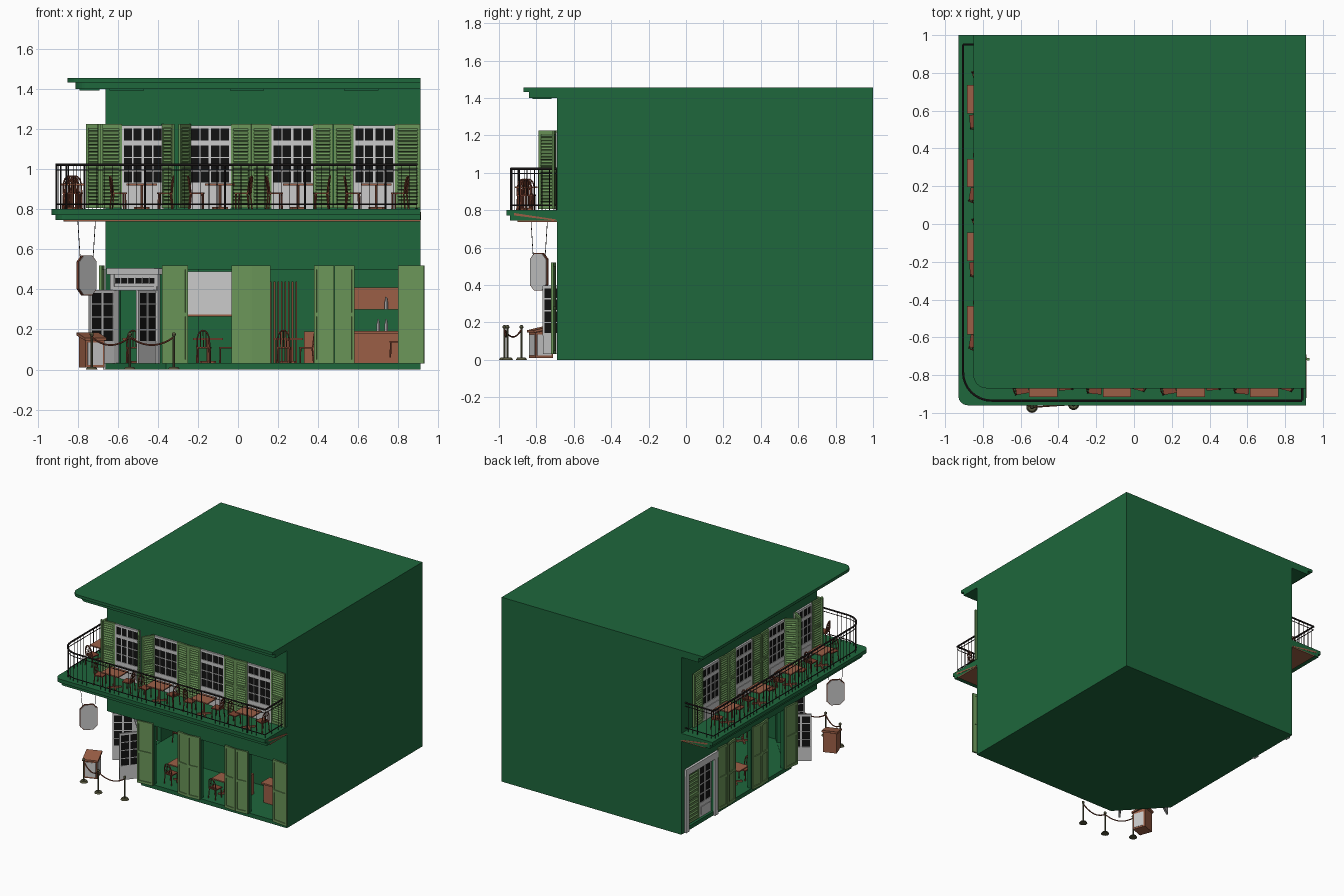
import bpy, bmesh
from math import sin, cos, pi, radians, hypot
from mathutils import Matrix, Vector

if "Cube" in bpy.data.objects:
    bpy.data.objects.remove(bpy.data.objects["Cube"])

GREEN, LIGHT = (.013, .135, .045, 1), (.147, .305, .10, 1)
BROWN, WOOD = (.33, .114, .061, 1), (.22, .06, .032, 1)
IRON, GLASS, BRASS = (.018, .014, .014, 1), (.006, .006, .006, 1), (.09, .09, .045, 1)
T, I = Matrix.Translation, Matrix()
rotz = lambda a: Matrix.Rotation(radians(a), 4, 'Z')

# wall frames: u along the wall from the corner, v outwards, z up
FRONT = Matrix(((1, 0, 0, -.66), (0, -1, 0, -.69), (0, 0, 1, 0), (0, 0, 0, 1)))
LEFT = Matrix(((0, -1, 0, -.66), (1, 0, 0, -.69), (0, 0, 1, 0), (0, 0, 0, 1)))
L = hypot(.3, .32)
ENTRY = Matrix(((.3/L, -.32/L, 0, -.51), (-.32/L, -.3/L, 0, -.53), (0, 0, 1, 0), (0, 0, 0, 1)))

def box(bm, x0, x1, y0, y1, z0, z1, M=I):
    s = Matrix.Diagonal((x1 - x0, y1 - y0, z1 - z0, 1))
    bmesh.ops.create_cube(bm, size=1, matrix=M @ T(((x0+x1)/2, (y0+y1)/2, (z0+z1)/2)) @ s)

def rods(bm, pts, r, n=6, M=I, r2=None):
    pts = [Vector(p) for p in pts]
    for a, b in zip(pts, pts[1:]):
        d = b - a
        q = d.to_track_quat('Z', 'Y').to_matrix().to_4x4()
        bmesh.ops.create_cone(bm, cap_ends=True, segments=n, radius1=r, radius2=r if r2 is None else r2,
                              depth=d.length, matrix=M @ T((a + b) / 2) @ q)

def prism(bm, pts, z0, z1, M=I):
    lo = [bm.verts.new(M @ Vector((x, y, z0))) for x, y in pts]
    hi = [bm.verts.new(M @ Vector((x, y, z1))) for x, y in pts]
    bm.faces.new(lo[::-1]); bm.faces.new(hi)
    for i in range(len(pts)):
        j = (i + 1) % len(pts)
        bm.faces.new((lo[i], lo[j], hi[j], hi[i]))

def finish(name, bm, color=None, smooth=False):
    bmesh.ops.recalc_face_normals(bm, faces=bm.faces)
    me = bpy.data.meshes.new(name)
    bm.to_mesh(me); bm.free()
    ob = bpy.data.objects.new(name, me)
    bpy.context.collection.objects.link(ob)
    if color:
        key = "paint_%d_%d_%d" % tuple(int(c * 1000) for c in color[:3])
        mat = bpy.data.materials.get(key) or bpy.data.materials.new(key)
        mat.diffuse_color = color
        mat.use_nodes = True
        mat.node_tree.nodes["Principled BSDF"].inputs["Base Color"].default_value = mat.diffuse_color
        me.materials.append(mat)
    if smooth:
        bpy.ops.object.select_all(action='DESELECT')
        ob.select_set(True); bpy.context.view_layer.objects.active = ob
        bpy.ops.object.shade_smooth_by_angle()
    return ob

def arc(x0, y0, r, n=8):  # rounded front-left corner
    return [(x0 + r - r*sin(i*pi/2/n), y0 + r - r*cos(i*pi/2/n)) for i in range(n + 1)]

# body: solid block with a cut-off corner, hollow ground floor and openings
bm = bmesh.new(); box(bm, -.66, .91, -.69, 1, 0, 1.42)
body = finish("building_body", bm, GREEN)
corner, room, holes = bmesh.new(), bmesh.new(), bmesh.new()
prism(corner, [(-.33, -.722), (-.69, -.338), (-.69, -.722)], -.1, .505)
prism(room, [(-.32, -.66), (.88, -.66), (.88, -.25), (-.2, -.25), (-.2, .5), (-.63, .5), (-.63, -.33)], .03, .5)
for M, us in ((FRONT, (.52, .93, 1.35)), (LEFT, (.52, .93))):
    for u in us:
        box(holes, u - .11, u + .11, -.1, .05, .032, .498, M)
box(holes, -.16, .16, -.1, .05, .032, .41, ENTRY)
box(holes, 1.29, 1.61, -.04, .05, .032, .45, LEFT)
for c in (corner, room, holes):
    cutter = finish("cutter", c); cutter.hide_render = True
    mod = body.modifiers.new("cut", 'BOOLEAN'); mod.object = cutter; mod.solver = 'EXACT'
    bpy.context.view_layer.objects.active = body
    bpy.ops.object.modifier_apply(modifier="cut")
    bpy.data.objects.remove(cutter)

# roof slabs and soffit strips
bm = bmesh.new()
for x, y, z0, z1 in ((-.85, -.87, 1.433, 1.455), (-.81, -.84, 1.40, 1.433)):
    prism(bm, arc(x, y, .07) + [(x, 1), (.91, 1), (.91, y)], z0, z1)
finish("roof", bm, GREEN)
bm = bmesh.new()
for M in (FRONT, LEFT):
    for u in (.1, .7, 1.27):
        box(bm, u - .08, u + .09, .03, .13, 1.393, 1.402, M)
finish("soffit_strips", bm, GREEN)

# balcony: stepped edge and brown soffit
def ell(x, y, r):
    return arc(x, y, r, 4) + [(x, 1), (-.65, 1), (-.65, -.68), (.91, -.68), (.91, y)]
bm = bmesh.new()
prism(bm, ell(-.93, -.96, .05), .772, .80)
prism(bm, ell(-.91, -.94, .05), .745, .774)
finish("balcony_slab", bm, GREEN)
bm = bmesh.new()
prism(bm, [(x, y) for x, y in ell(-.87, -.90, .05)], .738, .75)
for M, e in ((FRONT, 1.571), (LEFT, 1.69)):
    prism(bm, [(0, .75), (.23, .785), (.23, .772), (.02, .745)], e - .01, e + .001,
          M @ Matrix(((0, 0, 1, 0), (1, 0, 0, 0), (0, 1, 0, 0), (0, 0, 0, 1))))
finish("balcony_soffit", bm, BROWN)

# railing following the rounded corner
path = [(.89, -.69), (.89, -.935)] + arc(-.905, -.935, .15) + [(-.905, .95), (-.66, .95)]
bm = bmesh.new()
for z, r in ((1.022, .007), (.995, .003), (.825, .004)):
    rods(bm, [(x, y, z) for x, y in path], r, 6)
left, k = 0, 0
for a, b in zip(path, path[1:]):
    a, b = Vector(a), Vector(b); d = (b - a).length
    while left < d:
        p = a.lerp(b, left / d)
        rods(bm, [(*p, .8), (*p, 1.02)], .005 if k % 10 == 0 else .0016, 4)
        left += .04; k += 1
    left -= d
finish("balcony_railing", bm, IRON, True)

# upper windows and louvred shutters
frames, glass, louvres = bmesh.new(), bmesh.new(), bmesh.new()
def glazed(M, u, w, z0, z1, cols, rows, v=0, t=.014, base=0):
    """frame, bars, glass, and a solid panel of height base at the bottom"""
    g0 = z0 + base
    box(glass, u - w/2 + .004, u + w/2 - .004, v + .003, v + t - .005, g0, z1 - .004, M)
    if base:
        box(frames, u - w/2, u + w/2, v, v + t, z0, g0, M)
        box(frames, u - w/2 + .02, u + w/2 - .02, v, v + t + .004, z0 + .02, g0 - .02, M)
    for i in range(cols + 1):
        x, h = u - w/2 + .005 + (w - .01)*i/cols, .006 if i in (0, cols) or 2*i == cols else .003
        box(frames, x - h, x + h, v, v + t, g0, z1, M)
    for i in range(rows + 1):
        z, h = g0 + .005 + (z1 - g0 - .01)*i/rows, .008 if i in (0, rows) else .003
        box(frames, u - w/2, u + w/2, v, v + t, z - h, z + h, M)

def shutter(bm, M, u, side, angle, w, z0, z1, slats):
    P = M @ T((u, .006, 0)) @ Matrix.Diagonal((side, 1, 1, 1)) @ rotz(angle)
    for x in (0, w - .014):
        box(bm, x, x + .014, 0, .013, z0, z1, P)
    for z in (z0, (z0 + z1)/2 - .01, z1 - .02):
        box(bm, .01, w - .01, 0, .013, z, z + .02, P)
    box(bm, .01, w - .01, .003, .007, z0, z1, P)
    for i in range(slats):
        z = z0 + .02 + (z1 - z0 - .04)*(i + .5)/slats
        box(bm, .012, w - .012, -.003, .003, -.006, .006,
            P @ T((0, .008, z)) @ Matrix.Rotation(radians(35), 4, 'X'))

for M in (FRONT, LEFT):
    for i, u in enumerate((.185, .52, .93, 1.34)):
        glazed(M, u, .21, .80, 1.13, 4, 3, base=.12)
        glazed(M, u, .21, 1.13, 1.215, 4, 1)
        shutter(louvres, M, u - .105, -1, 58 if i == 1 else 4, .12 if i == 0 else .1, .805, 1.225, 22)
        shutter(louvres, M, u + .105, 1, 58 if i == 0 else 4, .125 if i == 3 else .1, .805, 1.225, 22)
finish("upper_shutters", louvres, LIGHT)

# ground floor shutters, opening pairs on the piers
bm = bmesh.new()
for M in (FRONT, LEFT):
    for i, u in enumerate((.52, .93, 1.35)):
        if i == 2 and M is LEFT:
            shutter(bm, M, 1.25, -1, 6, .1, .03, .52, 0)
            continue
        shutter(bm, M, u - .11, -1, 6, .13 if i == 0 else .1, .03, .52, 0)
        shutter(bm, M, u + .11, 1, 6, .13 if i == 2 else .1, .03, .52, 0)
shutter(bm, LEFT @ T((0, -.03, 0)), 1.45, 1, 0, .15, .04, .44, 12)
finish("ground_shutters", bm, LIGHT)

# corner entrance with open double doors, and side door with frame
for s in (-1, 1):
    box(frames, .16*s - .015, .16*s + .015, -.02, .012, .03, .5, ENTRY)
    leaf = ENTRY @ T((.16*s, 0, 0)) @ Matrix.Diagonal((s, 1, 1, 1)) @ rotz(82)
    glazed(leaf, .078, .15, .03, .395, 2, 4, base=.1)
glazed(ENTRY, 0, .32, .415, .47, 6, 1, v=-.006)
box(frames, -.19, .19, -.01, .022, .475, .503, ENTRY)
box(frames, -.17, .17, -.01, .016, .395, .415, ENTRY)
for a, b in ((1.25, 1.29), (1.61, 1.65)):
    box(frames, a, b, -.01, .014, 0, .5, LEFT)
box(frames, 1.25, 1.65, -.01, .018, .45, .5, LEFT)
glazed(LEFT, 1.37, .15, .035, .445, 2, 4, v=-.03, base=.1)
finish("window_and_door_frames", frames)
finish("window_glass", glass, GLASS)

# furniture
chairs, tables = bmesh.new(), bmesh.new()
def chair(P):
    box(chairs, -.035, .035, -.035, .035, .075, .083, P)
    for x in (-.03, .03):
        rods(chairs, [(x, -.03, 0), (x, -.028, .08)], .004, 6, P)
        rods(chairs, [(x*1.1, .038, 0), (x, .03, .08)], .004, 6, P)
    rods(chairs, [(.032*cos(t*pi/8), .033 + .012*sin(t*pi/8), .08 + .085*sin(t*pi/8)**.6) for t in range(9)], .004, 6, P)
    for x in (-.014, 0, .014):
        rods(chairs, [(x, .032, .08), (x, .044, .16)], .0025, 5, P)

def table(P, w=.15, d=.12):
    box(tables, -w/2, w/2, -d/2, d/2, .118, .127, P)
    rods(tables, [(0, 0, .01), (0, 0, .12)], .007, 8, P)
    for a in (45, 135):
        box(tables, -.05, .05, -.006, .006, 0, .012, P @ rotz(a))

for M in (FRONT, LEFT):
    for i, u in enumerate((.18, .57, .96, 1.35)):
        P = M @ T((u, .165, .80))
        table(P)
        chair(P @ T((-.115, .01, 0)) @ rotz(80 + 15*(i % 2)))
        chair(P @ T((.115, -.01, 0)) @ rotz(-95 + 20*(i % 2)))
for x, y in ((-.15, -.5), (.25, -.52), (-.5, .1)):
    P = T((x, y, .03))
    table(P)
    chair(P @ T((-.02, -.09, 0)) @ rotz(175))
    chair(P @ T((.09, 0, 0)) @ rotz(-90))
chair(T((.79, -.57, .06)) @ rotz(-90))
finish("chairs", chairs, WOOD, True)
finish("tables", tables, BROWN)

# interior: bar counter, shelf, side board, slatted screen, wall board, bottles
bm = bmesh.new()
box(bm, .56, .86, -.48, -.4, .03, .19); box(bm, .55, .87, -.5, -.39, .18, .192)
box(bm, .56, .86, -.32, -.26, .30, .41); box(bm, .33, .42, -.5, -.4, .03, .19)
box(bm, -.3, 0, -.27, -.25, .265, .275)
finish("bar_counter", bm, BROWN)
bm = bmesh.new()
for i in range(8):
    box(bm, .16 + i*.018, .168 + i*.018, -.36, -.35, .03, .44)
finish("slatted_screen", bm, WOOD)
bm = bmesh.new()
box(bm, -.3, 0, -.265, -.252, .275, .49)
for x, y, z in ((.74, -.44, .19), (.70, -.45, .19), (.74, -.335, .30)):
    rods(bm, [(x, y, z), (x, y, z + .04)], .009, 8)
    rods(bm, [(x, y, z + .04), (x, y, z + .062)], .007, 8, r2=.003)
finish("wall_board_and_bottles", bm)

# hanging blade sign at the corner
S = T((-.755, -.785, .47)) @ rotz(45) @ Matrix.Rotation(pi/2, 4, 'X')
octo = lambda w, h, c: [(w, h-c), (w-c, h), (c-w, h), (-w, h-c), (-w, c-h), (c-w, -h), (w-c, -h), (w, c-h)]
bm = bmesh.new(); prism(bm, octo(.06, .096, .03), -.009, .009, S)
finish("hanging_sign", bm)
bm = bmesh.new(); prism(bm, octo(.064, .1, .031), -.006, .006, S)
finish("sign_rim", bm, WOOD)
bm = bmesh.new()
for s in (-1, 1):
    rods(bm, [(.045*s, .08, 0), (.062*s, .272, 0)], .0018, 5, S)
finish("sign_cables", bm, IRON)

# host stand with sloped top and grey panels
H = T((-.73, -.775, 0)) @ rotz(20)
YZ = Matrix(((0, 0, 1, 0), (1, 0, 0, 0), (0, 1, 0, 0), (0, 0, 0, 1)))
bm = bmesh.new()
prism(bm, [(-.05, .01), (.05, .01), (.05, .165), (-.05, .145)], -.05, .05, H @ YZ)
prism(bm, [(-.06, .145), (.06, .17), (.06, .185), (-.06, .158)], -.058, .058, H @ YZ)
finish("host_stand", bm, BROWN)
bm = bmesh.new()
box(bm, -.04, .04, -.053, -.048, .022, .135, H); box(bm, .048, .053, -.04, .04, .022, .135, H)
finish("host_stand_panels", bm)

# rope barrier
posts = [(-.73, -.88), (-.54, -.97), (-.32, -.955)]
bm = bmesh.new()
for x, y in posts:
    rods(bm, [(x, y, 0), (x, y, .012)], .03, 16, r2=.022)
    rods(bm, [(x, y, .01), (x, y, .172)], .006, 10)
    bmesh.ops.create_uvsphere(bm, u_segments=10, v_segments=6, radius=.011, matrix=T((x, y, .175)))
finish("barrier_posts", bm, BRASS, True)
bm = bmesh.new()
for (x0, y0), (x1, y1) in zip(posts, posts[1:]):
    rods(bm, [(x0 + (x1-x0)*t/10, y0 + (y1-y0)*t/10, .162 - .04*(1 - (t/5 - 1)**2)) for t in range(11)], .0045)
finish("barrier_ropes", bm, WOOD, True)
